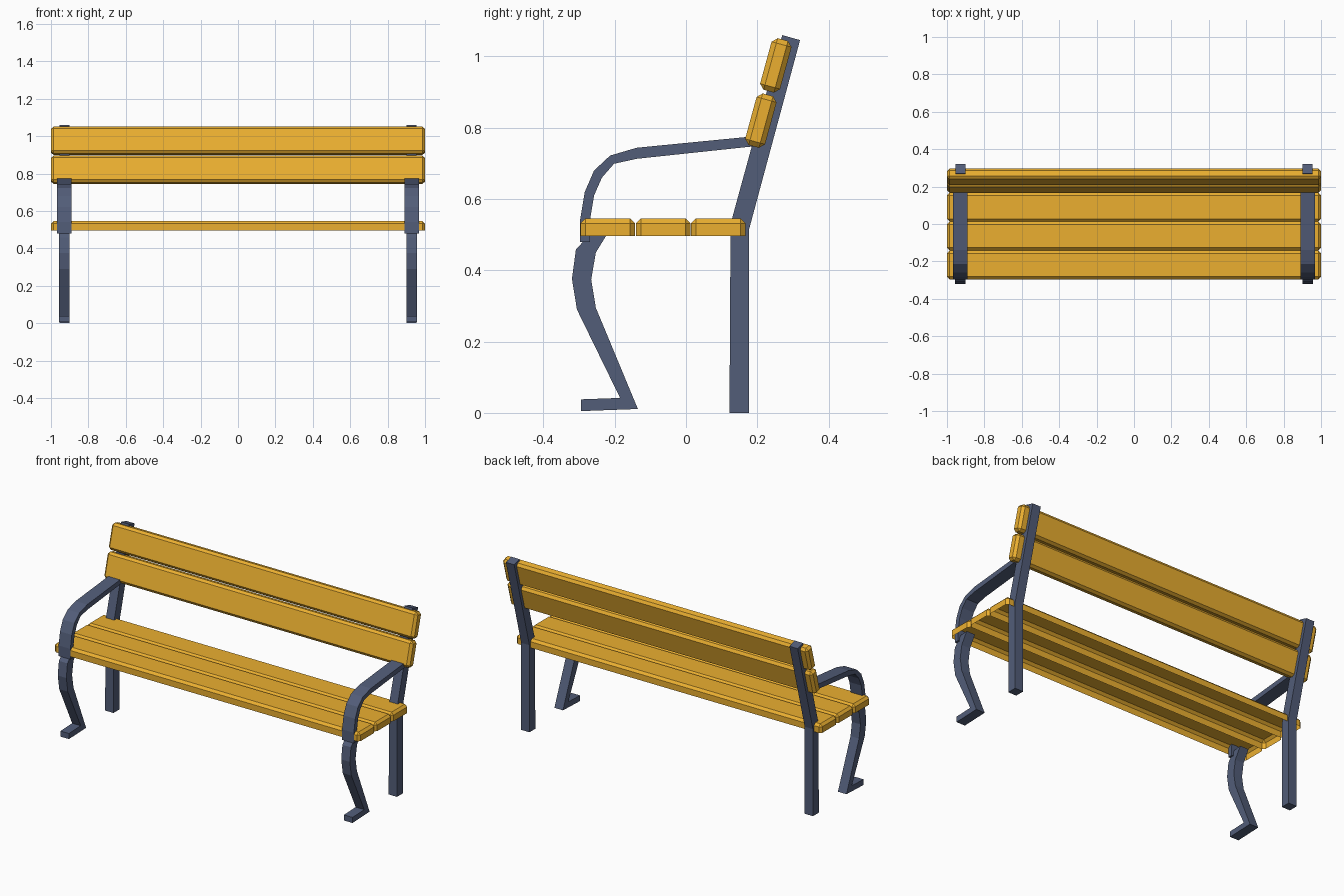
import bpy, bmesh
from math import radians
from mathutils import Matrix

if "Cube" in bpy.data.objects:
    bpy.data.objects.remove(bpy.data.objects["Cube"])


def material(name, color):
    m = bpy.data.materials.new(name)
    m.diffuse_color = color
    m.use_nodes = True
    m.node_tree.nodes["Principled BSDF"].inputs["Base Color"].default_value = m.diffuse_color
    return m


WOOD = material("painted wood", (0.83, 0.43, 0.03, 1))
IRON = material("cast iron", (0.085, 0.11, 0.19, 1))


def finish(name, bm, mat):
    bmesh.ops.recalc_face_normals(bm, faces=bm.faces)
    me = bpy.data.meshes.new(name)
    bm.to_mesh(me)
    bm.free()
    me.materials.append(mat)
    ob = bpy.data.objects.new(name, me)
    bpy.context.collection.objects.link(ob)
    return ob


def slat(name, y, z, depth, height, tilt=0, half=False):
    """Chamfered plank; half keeps only the upper shell, open below."""
    bm = bmesh.new()
    bmesh.ops.create_cube(bm, size=1, matrix=Matrix.Diagonal((2, depth, height, 1)))
    bmesh.ops.bevel(bm, geom=bm.edges[:], offset=0.014, segments=1, affect='EDGES')
    if half:
        bmesh.ops.bisect_plane(bm, geom=bm.verts[:] + bm.edges[:] + bm.faces[:],
                               plane_co=(0, 0, 0), plane_no=(0, 0, 1), clear_inner=True)
    ob = finish(name, bm, WOOD)
    ob.location = (0, y, z)
    ob.rotation_euler.x = radians(tilt)


def bar(name, pairs, x, width):
    """Flat bar: a strip of (outer y, z, inner y, z) pairs given thickness in x."""
    bm = bmesh.new()
    rings = []
    for a, b, c, d in pairs:
        rings.append([bm.verts.new(p) for p in (
            (x - width / 2, a, b), (x + width / 2, a, b),
            (x + width / 2, c, d), (x - width / 2, c, d))])
    for r, s in zip(rings, rings[1:]):
        for i in range(4):
            j = (i + 1) % 4
            bm.faces.new((r[i], r[j], s[j], s[i]))
    bm.faces.new(rings[0])
    bm.faces.new(rings[-1])
    finish(name, bm, IRON)


# seat: three half-height planks
for i, y in enumerate((-0.219, -0.064, 0.09)):
    slat(f"seat_slat_{i + 1}", y, 0.496, 0.153, 0.1, half=True)

# backrest: two tilted planks
for i, (y, z) in enumerate(((0.21, 0.82), (0.252, 0.975))):
    slat(f"back_slat_{i + 1}", y, z, 0.058, 0.15, tilt=-15.3)

BACK_POST = [(0.122, 0, 0.177, 0), (0.125, 0.53, 0.177, 0.515),
             (0.270, 1.06, 0.320, 1.046)]
FRONT_LEG = [(-0.262, 0.51, -0.213, 0.515), (-0.309, 0.458, -0.253, 0.45),
             (-0.32, 0.376, -0.266, 0.374), (-0.306, 0.29, -0.253, 0.295),
             (-0.185, 0.042, -0.135, 0.011), (-0.295, 0.038, -0.295, 0.005)]
ARM = [(0.2, 0.777, 0.2, 0.749), (-0.138, 0.744, -0.138, 0.713),
       (-0.213, 0.722, -0.202, 0.699), (-0.258, 0.68, -0.236, 0.66),
       (-0.284, 0.62, -0.258, 0.61), (-0.297, 0.542, -0.27, 0.537),
       (-0.297, 0.48, -0.27, 0.48)]

# iron frames on both sides
for side, x in (("left", -0.928), ("right", 0.928)):
    bar(f"back_post_{side}", BACK_POST, x, 0.054)
    bar(f"front_leg_{side}", FRONT_LEG, x, 0.056)
    bar(f"armrest_{side}", ARM, x, 0.077)
